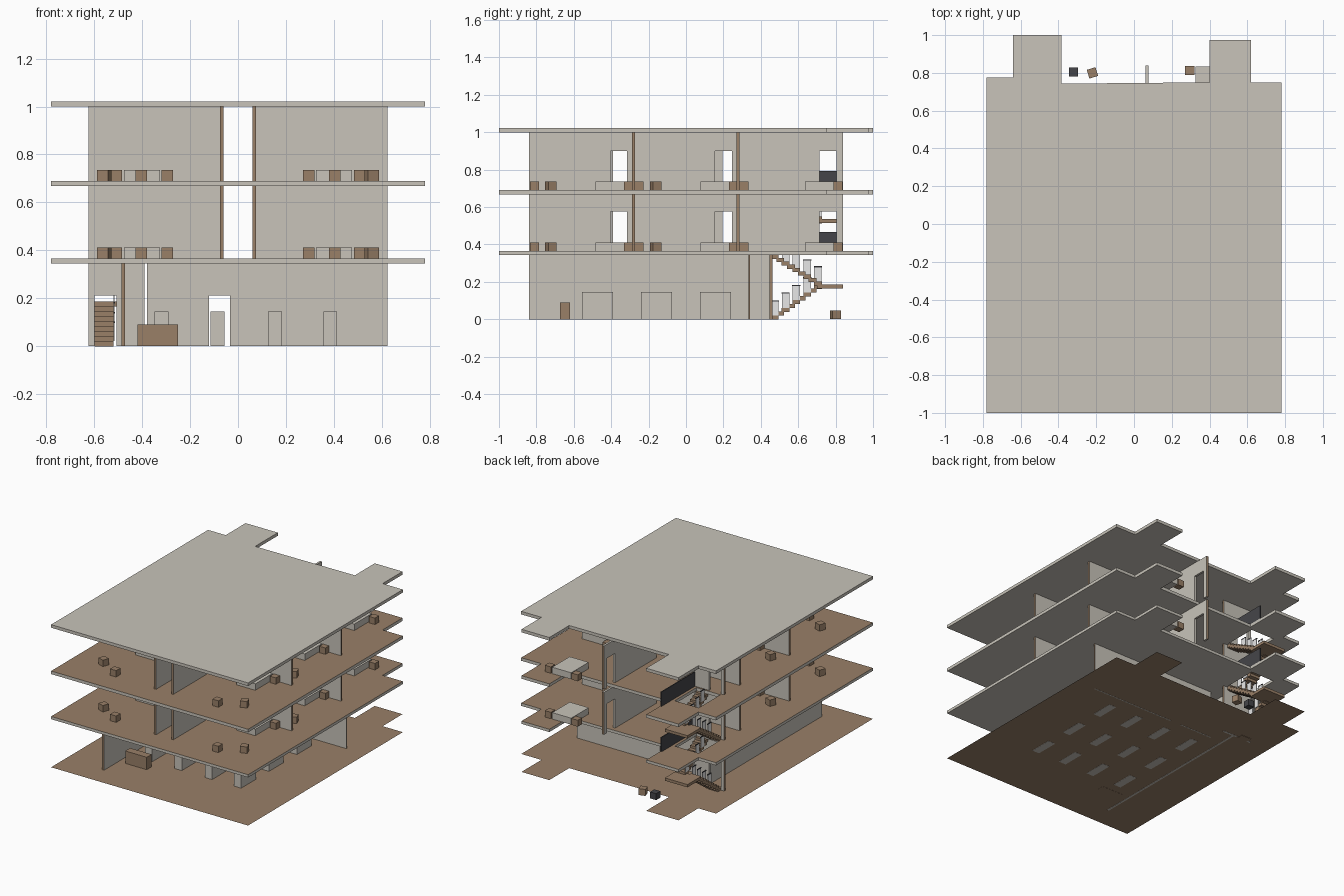
import bpy, bmesh, math

if "Cube" in bpy.data.objects:
    bpy.data.objects.remove(bpy.data.objects["Cube"], do_unlink=True)


def material(name, rgb):
    m = bpy.data.materials.new(name)
    m.use_nodes = True
    m.diffuse_color = (*rgb, 1)
    m.node_tree.nodes["Principled BSDF"].inputs["Base Color"].default_value = (*rgb, 1)
    return m


GREY = material("warm grey plaster", (.58, .55, .49))
BROWN = material("wood brown", (.32, .215, .137))
DARK = material("charcoal", (.06, .06, .067))
WHITE = material("white panel", (.9, .9, .9))


def finish(name, bm, *mats):
    mesh = bpy.data.meshes.new(name)
    bm.to_mesh(mesh)
    bm.free()
    for m in mats:
        mesh.materials.append(m)
    ob = bpy.data.objects.new(name, mesh)
    bpy.context.collection.objects.link(ob)
    return ob


def box(name, mat, xs, ys, zs, turn=0):
    """Box between pairs of limits, optionally turned about its own z axis."""
    bm = bmesh.new()
    bmesh.ops.create_cube(bm, size=1)
    for v in bm.verts:
        for i, (a, b) in enumerate((xs, ys, zs)):
            v.co[i] *= b - a
    ob = finish(name, bm, mat)
    ob.location = [(a + b) / 2 for a, b in (xs, ys, zs)]
    ob.rotation_euler.z = math.radians(turn)
    return ob


def stool(name, x, y, z, turn=0, mat=BROWN):
    s = .024
    box(name, mat, (x - s, x + s), (y - s, y + s), (z, z + .046), turn)


# Floor plates: one outline with two rear tabs, optional stairwell hole
OUTLINE = [(-.78, -1), (.78, -1), (.78, .75), (.62, .75), (.62, .975), (.4, .975),
           (.4, .75), (-.385, .743), (-.385, 1), (-.64, 1), (-.64, .775), (-.78, .775)]
STAIRWELL = [(-.605, .475), (-.605, .72), (-.415, .72), (-.415, .475)]


def plate(name, z, thick, loops, top):
    bm = bmesh.new()
    edges = []
    for loop in loops:
        vs = [bm.verts.new((x, y, z)) for x, y in loop]
        edges += [bm.edges.new((vs[i - 1], vs[i])) for i in range(len(vs))]
    bmesh.ops.triangle_fill(bm, edges=edges, use_beauty=True, normal=(0, 0, 1))
    if thick:
        ext = bmesh.ops.extrude_face_region(bm, geom=bm.faces[:])
        for g in ext["geom"]:
            if isinstance(g, bmesh.types.BMVert):
                g.co.z += thick
        bmesh.ops.recalc_face_normals(bm, faces=bm.faces[:])
    bm.normal_update()
    for f in bm.faces:
        f.material_index = int(f.normal.z > .5)
    return finish(name, bm, GREY if thick else BROWN, top)


plate("ground_floor", .001, 0, [OUTLINE], BROWN)
plate("first_floor_slab", .345, .02, [OUTLINE, STAIRWELL], BROWN)
plate("second_floor_slab", .668, .022, [OUTLINE, STAIRWELL], BROWN)
plate("roof_slab", 1.0, .022, [OUTLINE], GREY)


# Walls: upright profile notched by doorways, with wooden end faces
def wall(name, axis, pos, start, end, z0, z1, doors=(), door_h=.21, thick=.015):
    pts = [(start, z0)]
    for a, b in doors:
        pts += [(a, z0), (a, z0 + door_h), (b, z0 + door_h), (b, z0)]
    pts += [(end, z0), (end, z1), (start, z1)]
    bm = bmesh.new()

    def ring(off):
        return [bm.verts.new((pos + off, s, z) if axis == "y" else (s, pos + off, z))
                for s, z in pts]
    near, far = ring(-thick / 2), ring(thick / 2)
    caps = [bm.faces.new(near), bm.faces.new(far)]
    n = len(pts)
    for i in range(n):
        j = (i + 1) % n
        f = bm.faces.new((near[i], near[j], far[j], far[i]))
        at_end = pts[i][0] == pts[j][0] and pts[i][0] in (start, end)
        f.material_index = int(at_end)
    bmesh.ops.recalc_face_normals(bm, faces=bm.faces[:])
    bmesh.ops.triangulate(bm, faces=caps)
    finish(name, bm, GREY, BROWN)


STAIR_DOOR = [(-.6, -.507)]
wall("lobby_side_wall", "y", -.48, -.84, .45, 0, .345)
wall("lobby_back_wall", "x", .337, -.38, .625, 0, .345, [(-.122, -.033)], thick=.008)
wall("stair_wall_ground", "x", .455, -.625, -.39, 0, .345, STAIR_DOOR)


# Stairs: two flights of steps with a half landing, white balustrades with dark caps
def flight(name, x0, x1, y0, y1, z0, z1, rail_x, count=9):
    dy, dz = (y1 - y0) / count, (z1 - z0) / count
    for i in range(count):
        ys = sorted((y0 + i * dy, y0 + (i + 1) * dy))
        top = z0 + (i + 1) * dz
        box(name + "_step", BROWN, (x0, x1), (ys[0] - .006, ys[1] + .006), (top - .022, top))
        if i % 2 == 0 and i < count - 1:
            ym = sum(ys) / 2
            box(name + "_baluster", WHITE, (rail_x - .002, rail_x + .002),
                (ym - .02, ym + .02), (top, top + .075))
            box(name + "_rail_cap", DARK, (rail_x - .003, rail_x + .003),
                (ym - .022, ym + .022), (top + .075, top + .081))


def stairs(name, base, mid, top):
    flight(name + "_lower", -.6, -.52, .46, .72, base, mid, -.517)
    flight(name + "_upper", -.5, -.42, .72, .46, mid, top, -.503)
    box(name + "_landing", BROWN, (-.6, -.42), (.7, .84), (mid - .02, mid))


stairs("ground_stairs", 0, .185, .345)
stairs("first_stairs", .365, .535, .668)

# Ground floor furniture
for x in (-.32, -.085, .155, .385):
    for y in (-.473, -.158, .158):
        box("tall_counter", GREY, (x - .029, x + .029), (y - .083, y + .083), (0, .145))
box("reception_desk", BROWN, (-.42, -.25), (-.675, -.62), (0, .09))
stool("outdoor_stool_dark", -.32, .805, .001, mat=DARK)
stool("outdoor_stool_wood", -.22, .8, .001, turn=17)


# Office storeys: central corridor, cross walls and furnished rooms
def room(side, y, z, corner_stool=True):
    box("office_desk", GREY, sorted((side * .325, side * .475)), (y + .357, y + .555), (z, z + .046))
    for x in (.295, .508):
        stool("desk_stool", side * x, y + .533, z)
    stool("visitor_stool", side * .405, y + .03, z)
    if corner_stool:
        stool("corner_stool", side * .558, y + .118, z, turn=side * 20)


for z0, z1 in ((.365, .668), (.69, 1.0)):
    wall("corridor_wall_left", "y", .068, -.84, .84, z0, z1,
         [(-.405, -.315), (.155, .245), (.715, .805)])
    wall("corridor_wall_right", "y", -.068, -.84, .285, z0, z1,
         [(-.39, -.3), (.195, .268)])
    for y in (-.28, .278):
        wall("cross_wall_left", "x", y, .0755, .625, z0, z1)
        wall("cross_wall_right", "x", y, -.625, -.0755, z0, z1)
    wall("stair_wall", "x", .455, -.625, -.39, z0, z1, STAIR_DOOR)
    box("stair_guard", DARK, (-.395, -.388), (.455, .84), (z0, z0 + .103))
    for y in (-.84, -.28):
        room(1, y, z0)
        room(-1, y, z0)
    room(1, .28, z0, corner_stool=False)
